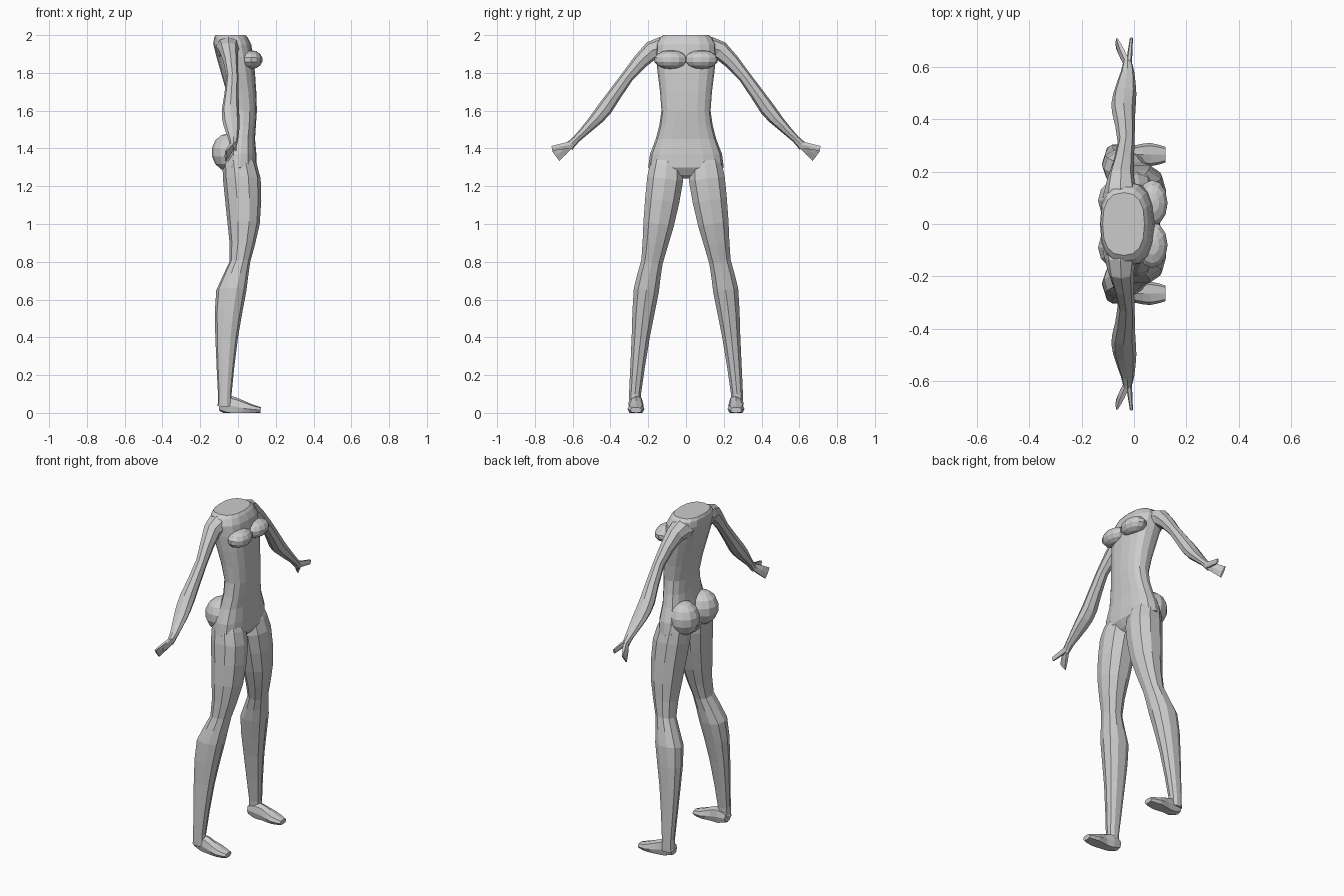
import bpy, bmesh
from math import cos, sin, pi
from mathutils import Matrix, Vector

cube = bpy.data.objects.get("Cube")
if cube:
    bpy.data.objects.remove(cube)

GREY = (0.6, 0.6, 0.6, 1)
material = bpy.data.materials.new("light grey")
material.use_nodes = True
material.diffuse_color = GREY
material.node_tree.nodes["Principled BSDF"].inputs["Base Color"].default_value = GREY


def finish(name, bm, mirrored):
    """Turn a bmesh into an object, with an optional copy on the other side."""
    bmesh.ops.recalc_face_normals(bm, faces=bm.faces)
    mesh = bpy.data.meshes.new(name)
    bm.to_mesh(mesh)
    bm.free()
    mesh.materials.append(material)
    obj = bpy.data.objects.new(name, mesh)
    bpy.context.collection.objects.link(obj)
    if mirrored:
        mirror = obj.modifiers.new("mirror", "MIRROR")
        mirror.use_axis = (False, True, False)


def refine(stations):
    """Insert a curved midpoint between each pair of stations."""
    points = [Vector(s) for s in stations]
    result = []
    for i, (start, end) in enumerate(zip(points, points[1:])):
        before = points[max(i - 1, 0)]
        after = points[min(i + 2, len(points) - 1)]
        result += [start, (9 * (start + end) - before - after) / 16]
    return result + [points[-1]]


def soft(value, power):
    """Signed power that makes a round section boxier."""
    return abs(value) ** power * (1 if value >= 0 else -1)


def loft(name, stations, across="X", sides=8, power=0.9, mirrored=True):
    """Skin sections along a path; a station is a centre and two half sizes."""
    axis = Vector([float(letter == across) for letter in "XYZ"])
    path = refine(stations)
    bm = bmesh.new()
    rows = []
    for i, station in enumerate(path):
        centre = Vector(station[:3])
        ahead = Vector(path[min(i + 1, len(path) - 1)][:3])
        behind = Vector(path[max(i - 1, 0)][:3])
        normal = (ahead - behind).cross(axis).normalized()
        row = []
        for k in range(sides):
            angle = 2 * pi * k / sides
            point = centre + axis * station[3] * soft(cos(angle), power)
            point += normal * station[4] * soft(sin(angle), power)
            point.z = max(point.z, 0)  # soles stay flat on the ground
            row.append(bm.verts.new(point))
        rows.append(row)
    for low, high in zip(rows, rows[1:]):
        for k in range(sides):
            n = (k + 1) % sides
            bm.faces.new((low[k], low[n], high[n], high[k]))
    bm.faces.new(rows[0])
    bm.faces.new(rows[-1])
    finish(name, bm, mirrored)


def mound(name, centre, radii):
    """Low-poly ellipsoid on both sides of the body."""
    bm = bmesh.new()
    place = Matrix.Translation(centre) @ Matrix.Diagonal((*radii, 1))
    bmesh.ops.create_uvsphere(bm, u_segments=12, v_segments=7, radius=1, matrix=place)
    finish(name, bm, True)


# Torso from the neckline down to the crotch
loft("torso", [
    (-.04, 0, 2, .08, .12),
    (-.03, 0, 1.95, .1, .16),
    (0, 0, 1.8, .09, .15),
    (.03, 0, 1.6, .07, .13),
    (.02, 0, 1.45, .07, .16),
    (.01, 0, 1.3, .09, .2),
    (.01, 0, 1.24, .04, .06),
], sides=16, power=0.8, mirrored=False)
mound("breasts", (.07, .08, 1.87), (.06, .09, .05))
mound("buttocks", (-.05, .09, 1.38), (.09, .09, .1))

# Legs from the hip to the ankle
loft("legs", [
    (0, .1, 1.36, .08, .08),
    (.02, .11, 1.24, .1, .1),
    (.03, .145, 1, .085, .085),
    (.01, .18, .8, .055, .06),
    (-.035, .21, .65, .08, .07),
    (-.06, .24, .4, .06, .05),
    (-.07, .27, .1, .036, .033),
    (-.07, .27, .04, .04, .035),
], sides=10)

# Feet from heel to toe
loft("feet", [
    (-.1, .26, .04, .03, .03),
    (-.05, .26, .04, .035, .05),
    (0, .265, .03, .035, .045),
    (.06, .265, .02, .045, .03),
    (.12, .265, .015, .03, .015),
], across="Y", power=0.8)

# Arms from the shoulder to the wrist
loft("arms", [
    (-.05, .1, 1.93, .07, .06),
    (-.05, .18, 1.92, .05, .05),
    (-.03, .31, 1.78, .032, .033),
    (-.04, .43, 1.61, .045, .04),
    (-.035, .5, 1.53, .044, .03),
    (-.025, .58, 1.45, .026, .02),
    (-.025, .62, 1.41, .016, .026),
])

# Mitten-like fingers bend back, thumbs stay forward
loft("fingers", [
    (-.025, .61, 1.42, .015, .02),
    (-.045, .65, 1.39, .015, .03),
    (-.065, .69, 1.36, .006, .037),
], sides=6)
loft("thumbs", [
    (-.02, .61, 1.42, .012, .02),
    (-.01, .71, 1.4, .006, .015),
], sides=6)
